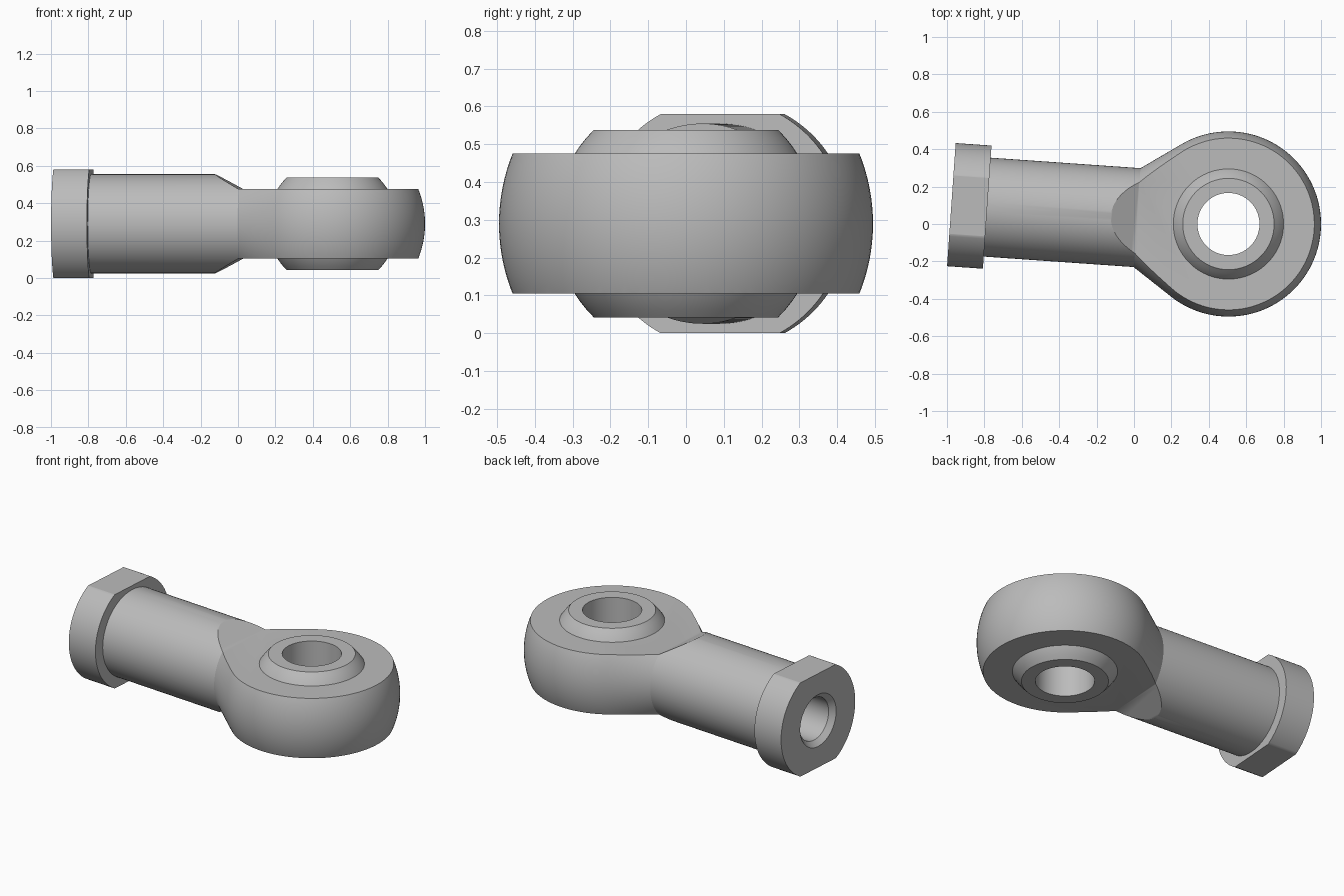
import bpy
import bmesh
from math import sin, cos, pi, radians, sqrt
from mathutils import Vector

cube = bpy.data.objects.get("Cube")
if cube:
    bpy.data.objects.remove(cube, do_unlink=True)

# Main dimensions
CENTRE = Vector((0.505, 0, 0.29))   # centre of the eye
TILT = radians(-4)                  # shank swing about the eye
HEAD_R, SHANK_R, COLLAR_R = 0.495, 0.265, 0.33
HEAD_H, BALL_H, COLLAR_H = 0.185, 0.248, 0.29   # half heights
BALL_R, BORE_R = 0.348, 0.166
NECK, END = -0.49, -1.485

steel = bpy.data.materials.new("steel grey")
steel.use_nodes = True
colour = (0.5, 0.5, 0.5, 1)
steel.diffuse_color = colour
steel.node_tree.nodes["Principled BSDF"].inputs["Base Color"].default_value = colour


def make_object(name, bm):
    bmesh.ops.remove_doubles(bm, verts=bm.verts, dist=1e-5)
    bmesh.ops.recalc_face_normals(bm, faces=bm.faces)
    mesh = bpy.data.meshes.new(name)
    bm.to_mesh(mesh)
    bm.free()
    mesh.materials.append(steel)
    obj = bpy.data.objects.new(name, mesh)
    obj.location = CENTRE
    bpy.context.collection.objects.link(obj)
    return obj


def revolve(name, profile, axis, steps=96, closed=False):
    """Spin (along, radius) points about the x or z axis."""
    bm = bmesh.new()
    place = {"X": lambda a, r: (a, 0, r), "Z": lambda a, r: (r, 0, a)}[axis]
    verts = [bm.verts.new(place(a, r)) for a, r in profile]
    pairs = list(zip(verts, verts[1:]))
    if closed:
        pairs.append((verts[-1], verts[0]))
    edges = [bm.edges.new(p) for p in pairs]
    direction = (1, 0, 0) if axis == "X" else (0, 0, 1)
    bmesh.ops.spin(bm, geom=verts + edges, cent=(0, 0, 0), axis=direction,
                   angle=2 * pi, steps=steps)
    return make_object(name, bm)


def prism(name, outline, side):
    """Extrude an (x, z) outline across the full width."""
    bm = bmesh.new()
    face = bm.faces.new([bm.verts.new((x, -1, z * side)) for x, z in outline])
    new = bmesh.ops.extrude_face_region(bm, geom=[face])["geom"]
    bmesh.ops.translate(bm, vec=(0, 2, 0),
                        verts=[v for v in new if isinstance(v, bmesh.types.BMVert)])
    return make_object(name, bm)


def select(obj):
    bpy.ops.object.select_all(action="DESELECT")
    obj.select_set(True)
    bpy.context.view_layer.objects.active = obj


def cut(obj, cutter):
    mod = obj.modifiers.new("cut", "BOOLEAN")
    mod.operation = "DIFFERENCE"
    mod.solver = "EXACT"
    mod.object = cutter
    select(obj)
    bpy.ops.object.modifier_apply(modifier=mod.name)
    bpy.data.objects.remove(cutter, do_unlink=True)


# Housing: threaded bore, collar, shank, conical neck and spherical head
profile = [(-0.75, 0), (-0.75, 0.13), (END + 0.03, 0.13), (END, 0.16),
           (END, COLLAR_R), (-1.293, COLLAR_R), (-1.293, SHANK_R), (NECK, SHANK_R)]
start = radians(55.7)               # where the neck meets the head tangentially
arc = 40
for i in range(arc + 1):
    t = start + (pi - start) * i / arc
    profile.append((-HEAD_R * cos(t), HEAD_R * sin(t) if i < arc else 0))
housing = revolve("rod_end_housing", profile, "X", steps=128)

# Flats on the collar, slanted shoulders and flat faces of the head
shoulder = NECK - 0.14 * (COLLAR_H - HEAD_H) / 0.08
outline = [(-1.7, COLLAR_H), (shoulder, COLLAR_H), (NECK, HEAD_H),
           (0.7, HEAD_H), (0.7, 0.6), (-1.7, 0.6)]
for side in (1, -1):
    cut(housing, prism("flat_cutter", outline, side))

# Seat for the ball
seat = [(-0.4, 0), (-0.4, 0.27), (0.4, 0.27), (0.4, 0)]
cut(housing, revolve("seat_cutter", seat, "Z"))
housing.rotation_euler.z = TILT

# Swivel ball with through bore
rim = sqrt(BALL_R ** 2 - BALL_H ** 2)
ball_profile = [(-BALL_H, BORE_R), (-BALL_H, rim)]
for i in range(1, 24):
    h = -BALL_H + 2 * BALL_H * i / 24
    ball_profile.append((h, sqrt(BALL_R ** 2 - h * h)))
ball_profile += [(BALL_H, rim), (BALL_H, BORE_R)]
ball = revolve("swivel_ball", ball_profile, "Z", closed=True)

for obj in (housing, ball):
    select(obj)
    bpy.ops.object.shade_smooth_by_angle(angle=radians(30))
